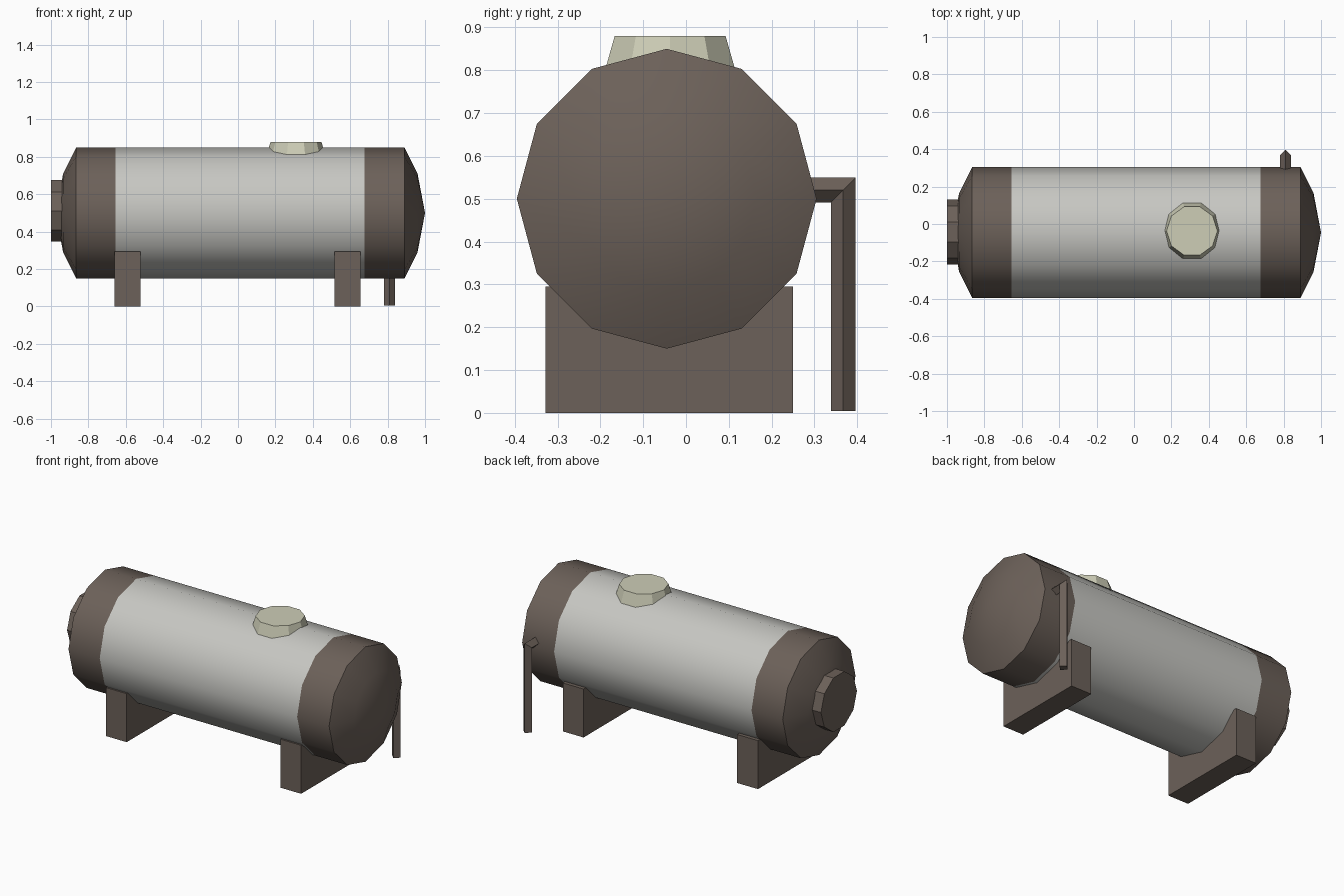
import bpy, bmesh, math
from mathutils import Vector

if "Cube" in bpy.data.objects:
    bpy.data.objects.remove(bpy.data.objects["Cube"])


def material(name, rgb):
    m = bpy.data.materials.new(name)
    m.diffuse_color = (*rgb, 1)
    m.use_nodes = True
    m.node_tree.nodes["Principled BSDF"].inputs["Base Color"].default_value = m.diffuse_color
    return m


brown = material("dark brown", (0.150, 0.119, 0.100))
grey = material("light grey", (0.57, 0.57, 0.54))
cream = material("pale cream", (0.61, 0.61, 0.47))


def make_object(name, bm, mats, smooth=None):
    bmesh.ops.recalc_face_normals(bm, faces=bm.faces)
    mesh = bpy.data.meshes.new(name)
    bm.to_mesh(mesh)
    bm.free()
    obj = bpy.data.objects.new(name, mesh)
    bpy.context.collection.objects.link(obj)
    for m in mats:
        mesh.materials.append(m)
    if smooth:
        bpy.ops.object.select_all(action='DESELECT')
        obj.select_set(True)
        bpy.context.view_layer.objects.active = obj
        bpy.ops.object.shade_smooth_by_angle(angle=math.radians(smooth))
    return obj


def skin(rings):
    """Closed tube through equal-sized rings of points."""
    bm = bmesh.new()
    vs = [[bm.verts.new(p) for p in r] for r in rings]
    n = len(vs[0])
    for a, b in zip(vs, vs[1:]):
        for i in range(n):
            j = (i + 1) % n
            bm.faces.new((a[i], a[j], b[j], b[i]))
    bm.faces.new(vs[0])
    bm.faces.new(vs[-1])
    return bm


def ring(centre, r, sides, axis):
    c = Vector(centre)
    pts = []
    for i in range(sides):
        a = 2 * math.pi * i / sides
        u, v = r * math.cos(a), r * math.sin(a)
        pts.append(c + Vector((0, u, v) if axis == 'X' else (u, v, 0)))
    return pts


# Tank: twelve-sided lathe with stepped domed ends
CY, CZ = -0.045, 0.5
profile = [(-0.975, 0.001), (-0.935, 0.21), (-0.865, 0.35), (-0.655, 0.35),
           (0.675, 0.35), (0.89, 0.35), (0.96, 0.21), (1.0, 0.001)]
bm = skin([ring((x, CY, CZ), r, 12, 'X') for x, r in profile])
bmesh.ops.remove_doubles(bm, verts=bm.verts, dist=0.003)
for f in bm.faces:
    f.material_index = 1 if -0.6 < f.calc_center_median().x < 0.6 else 0
make_object("tank", bm, [brown, grey], 40)

# Round access plate on the left end
bm = skin([ring((x, -0.043, 0.511), 0.173, 10, 'X') for x in (-1.0, -0.93)])
make_object("end_hatch", bm, [brown])

# Tapered lid on top
bm = skin([ring((0.31, -0.037, z), r, 10, 'Z') for z, r in ((0.78, 0.166), (0.88, 0.136))])
make_object("top_lid", bm, [cream])

# Two support blocks
for name, x in (("left_support", -0.59), ("right_support", 0.585)):
    bm = bmesh.new()
    bmesh.ops.create_cube(bm, size=1)
    for v in bm.verts:
        v.co = Vector((x + v.co.x * 0.14, -0.039 + v.co.y * 0.578, 0.1475 + v.co.z * 0.295))
    make_object(name, bm, [brown])

# Drain pipe: diamond section with a mitred elbow
R = 0.029


def diamond(y, z, dy, dz):
    return [(0.81 + R, y, z), (0.81, y + dy, z + dz), (0.81 - R, y, z), (0.81, y - dy, z - dz)]


bm = skin([diamond(0.22, 0.52, 0, R), diamond(0.367, 0.52, R, R), diamond(0.367, 0.004, R, 0)])
make_object("drain_pipe", bm, [brown])
